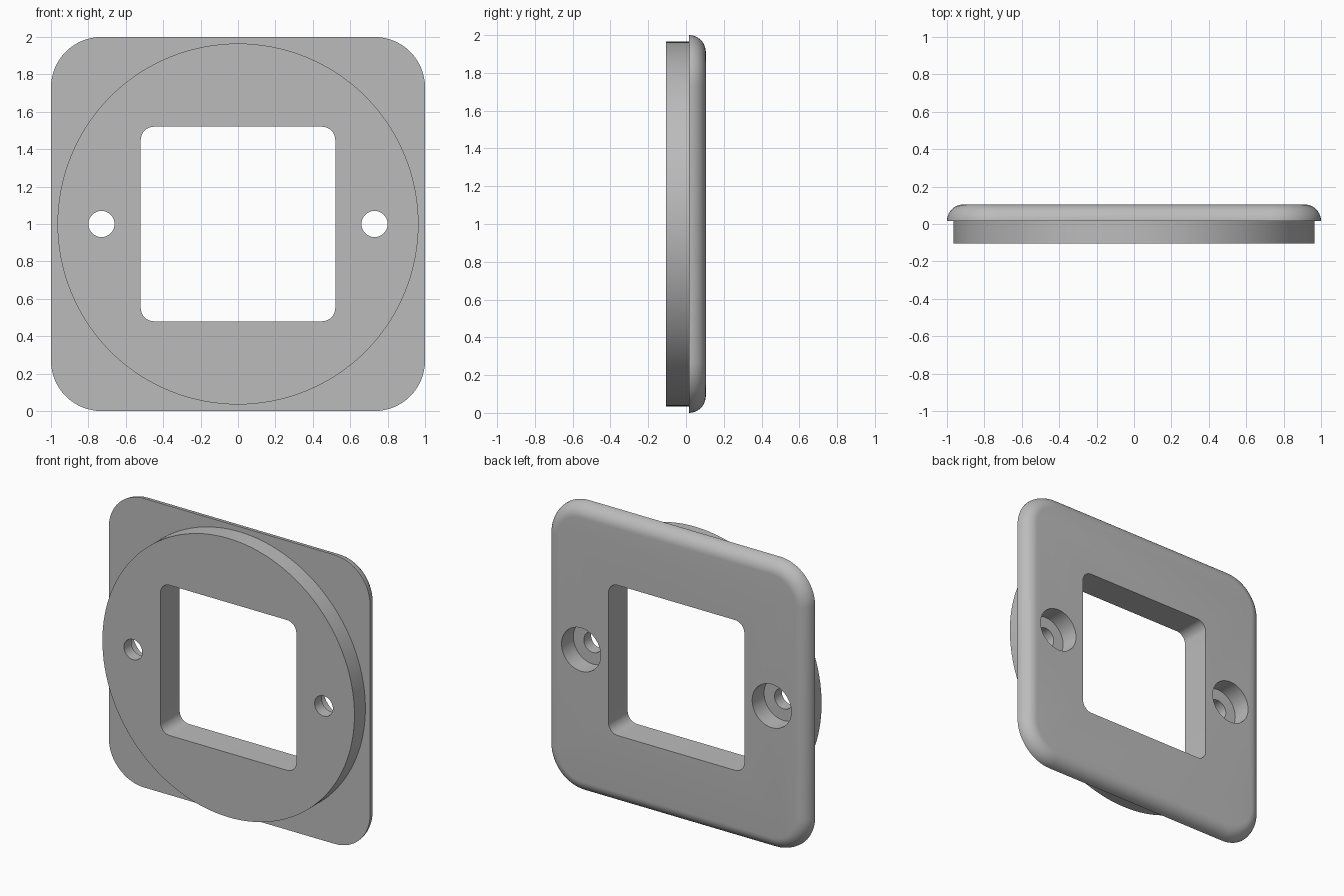
import bpy, bmesh, math

if "Cube" in bpy.data.objects:
    bpy.data.objects.remove(bpy.data.objects["Cube"])

CZ = 1.0  # height of the plate centre


def rounded_square(half, radius, n=16):
    """Outline of a rounded square in x/z, n segments per corner."""
    pts = []
    for k in range(4):
        mid = math.pi / 4 + k * math.pi / 2
        cx = math.copysign(half - radius, math.cos(mid))
        cz = math.copysign(half - radius, math.sin(mid))
        for i in range(n + 1):
            a = k * math.pi / 2 + i * math.pi / 2 / n
            pts.append((cx + radius * math.cos(a), cz + radius * math.sin(a)))
    return pts


def circle(radius, cx=0.0, n=48):
    return [(cx + radius * math.cos(2 * math.pi * i / n),
             radius * math.sin(2 * math.pi * i / n)) for i in range(n)]


def loft(name, rings):
    """Closed solid through a list of (outline, y) rings."""
    bm = bmesh.new()
    loops = [[bm.verts.new((x, y, CZ + z)) for x, z in pts] for pts, y in rings]
    for a, b in zip(loops, loops[1:]):
        for i in range(len(a)):
            j = (i + 1) % len(a)
            bm.faces.new((a[i], a[j], b[j], b[i]))
    bm.faces.new(loops[0])
    bm.faces.new(loops[-1])
    bmesh.ops.recalc_face_normals(bm, faces=bm.faces[:])
    mesh = bpy.data.meshes.new(name)
    bm.to_mesh(mesh)
    bm.free()
    ob = bpy.data.objects.new(name, mesh)
    bpy.context.collection.objects.link(ob)
    return ob


def combine(target, tool, operation):
    """Boolean the tool into the target and discard the tool."""
    tool.hide_render = True
    mod = target.modifiers.new(tool.name, 'BOOLEAN')
    mod.operation = operation
    mod.solver = 'EXACT'
    mod.object = tool
    bpy.context.view_layer.objects.active = target
    bpy.ops.object.modifier_apply(modifier=mod.name)
    bpy.data.objects.remove(tool)


# Square cover plate with a large rounded edge on the back
FRONT, R = 0.015, 0.09
rings = []
for i in range(11):
    t = i / 10 * math.pi / 2
    inset = R * (1 - math.cos(t))
    rings.append((rounded_square(1 - inset, 0.27 - inset), FRONT + R * math.sin(t)))
plate = loft("cover_plate", rings)

# Round boss on the front, sunk slightly into the plate
combine(plate, loft("round_boss", [(circle(0.965, n=128), -0.105),
                                   (circle(0.965, n=128), 0.05)]), 'UNION')

# Square window through the middle
window = rounded_square(0.52, 0.07, 10)
combine(plate, loft("window_cutter", [(window, -0.3), (window, 0.3)]), 'DIFFERENCE')

# Screw holes, counterbored from the back
for x in (-0.73, 0.73):
    for name, r, y in (("screw_hole_cutter", 0.07, -0.3), ("counterbore_cutter", 0.15, -0.025)):
        ring = circle(r, x)
        combine(plate, loft(name, [(ring, y), (ring, 0.3)]), 'DIFFERENCE')

# One grey colour, smooth shading with sharp edges kept
grey = bpy.data.materials.new("plain_grey")
grey.diffuse_color = (0.5, 0.5, 0.5, 1)
grey.use_nodes = True
grey.node_tree.nodes["Principled BSDF"].inputs["Base Color"].default_value = grey.diffuse_color
plate.data.materials.clear()
plate.data.materials.append(grey)
bpy.ops.object.select_all(action='DESELECT')
plate.select_set(True)
bpy.context.view_layer.objects.active = plate
bpy.ops.object.shade_smooth_by_angle(angle=math.radians(30))
